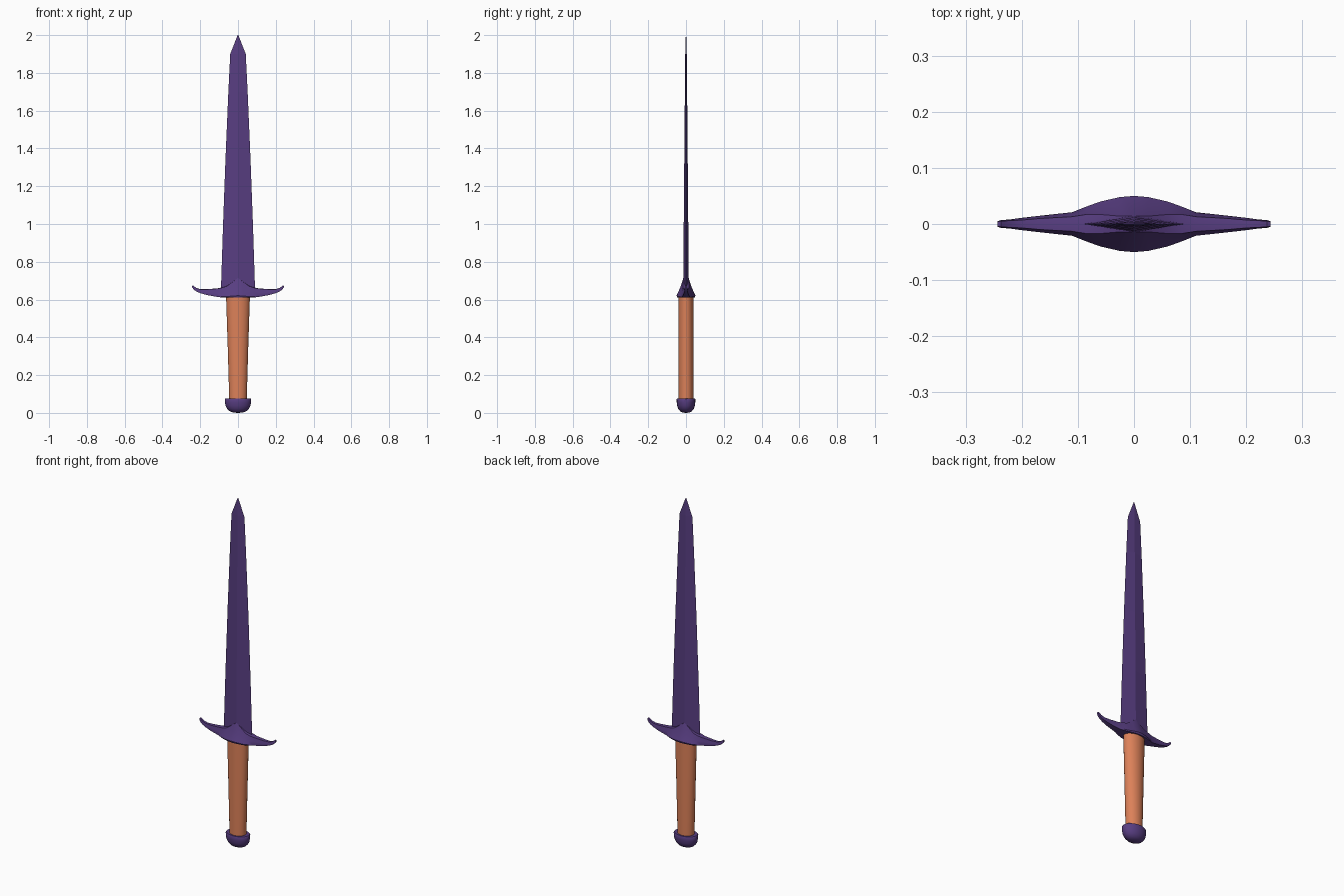
import bpy, bmesh, math

if "Cube" in bpy.data.objects:
    bpy.data.objects.remove(bpy.data.objects["Cube"])


def material(name, rgb):
    m = bpy.data.materials.new(name)
    m.diffuse_color = (*rgb, 1)
    m.use_nodes = True
    m.node_tree.nodes["Principled BSDF"].inputs["Base Color"].default_value = m.diffuse_color
    return m


def loft(name, rings, mat, angle=None):
    """Skin a list of equal-length closed rings and cap both ends."""
    bm = bmesh.new()
    loops = [[bm.verts.new(p) for p in r] for r in rings]
    n = len(rings[0])
    for a, b in zip(loops, loops[1:]):
        for i in range(n):
            j = (i + 1) % n
            bm.faces.new((a[i], a[j], b[j], b[i]))
    bm.faces.new(loops[0])
    bm.faces.new(loops[-1])
    bmesh.ops.remove_doubles(bm, verts=bm.verts, dist=1e-5)
    bmesh.ops.recalc_face_normals(bm, faces=bm.faces)
    mesh = bpy.data.meshes.new(name)
    bm.to_mesh(mesh)
    bm.free()
    ob = bpy.data.objects.new(name, mesh)
    bpy.context.collection.objects.link(ob)
    mesh.materials.append(mat)
    if angle:
        bpy.ops.object.select_all(action='DESELECT')
        bpy.context.view_layer.objects.active = ob
        ob.select_set(True)
        bpy.ops.object.shade_smooth_by_angle(angle=math.radians(angle))
    return ob


def ellipse(rx, ry, z, n=24):
    return [(rx * math.cos(2 * math.pi * i / n),
             ry * math.sin(2 * math.pi * i / n), z) for i in range(n)]


purple = material("purple_metal", (0.098, 0.048, 0.223))
orange = material("orange_grip", (0.72, 0.22, 0.10))

# Blade: diamond section with a central ridge, (z, half width, half thickness)
blade = [(0.63, 0.091, 0.015), (1.0, 0.079, 0.012), (1.35, 0.066, 0.009),
         (1.7, 0.051, 0.006), (1.9, 0.041, 0.004)]
rings = [[(w, 0, z), (0, t, z), (-w, 0, z), (0, -t, z)] for z, w, t in blade]
rings.append([(0.002, 0, 2.0), (0, 0.001, 2.0), (-0.002, 0, 2.0), (0, -0.001, 2.0)])
loft("blade", rings, purple)

# Crossguard: wide base flaring in to a narrow top, tips hooked upward
# (x, bottom z, top z, bottom half depth, top half depth), right half mirrored
half = [(0.0, 0.61, 0.718, 0.050, 0.014), (0.025, 0.61, 0.698, 0.048, 0.014),
        (0.06, 0.61, 0.672, 0.040, 0.017), (0.085, 0.611, 0.664, 0.031, 0.017),
        (0.11, 0.614, 0.659, 0.021, 0.013), (0.165, 0.624, 0.655, 0.015, 0.010),
        (0.20, 0.634, 0.655, 0.011, 0.007), (0.222, 0.643, 0.662, 0.008, 0.006),
        (0.237, 0.656, 0.674, 0.007, 0.005), (0.243, 0.666, 0.672, 0.005, 0.004)]
stations = [(-s[0], *s[1:]) for s in half[:0:-1]] + half


def guard_ring(x, zb, zt, yb, yt):
    h = zt - zb
    side = [(yb * 0.93, zb), (yb, zb + 0.1 * h),
            (yt + (yb - yt) * 0.45, zb + 0.5 * h), (yt, zt - 0.03 * h)]
    pts = side + [(0, zt)] + [(-y, z) for y, z in reversed(side)]
    return [(x, y, z) for y, z in pts]


loft("crossguard", [guard_ring(*s) for s in stations], purple, 35)

# Grip: oval section, wider toward the guard
loft("grip", [ellipse(0.046, 0.039, 0.06), ellipse(0.054, 0.040, 0.34),
              ellipse(0.063, 0.040, 0.615)], orange, 35)

# Pommel: oval bowl with a flat collar on top
profile = [(0.0, 0.0), (0.025, 0.002), (0.044, 0.009), (0.058, 0.022),
           (0.066, 0.038), (0.069, 0.055), (0.070, 0.072), (0.066, 0.077),
           (0.050, 0.077)]
loft("pommel", [ellipse(max(r, 0.001), max(r * 0.71, 0.0007), z)
                for r, z in profile], purple, 40)
